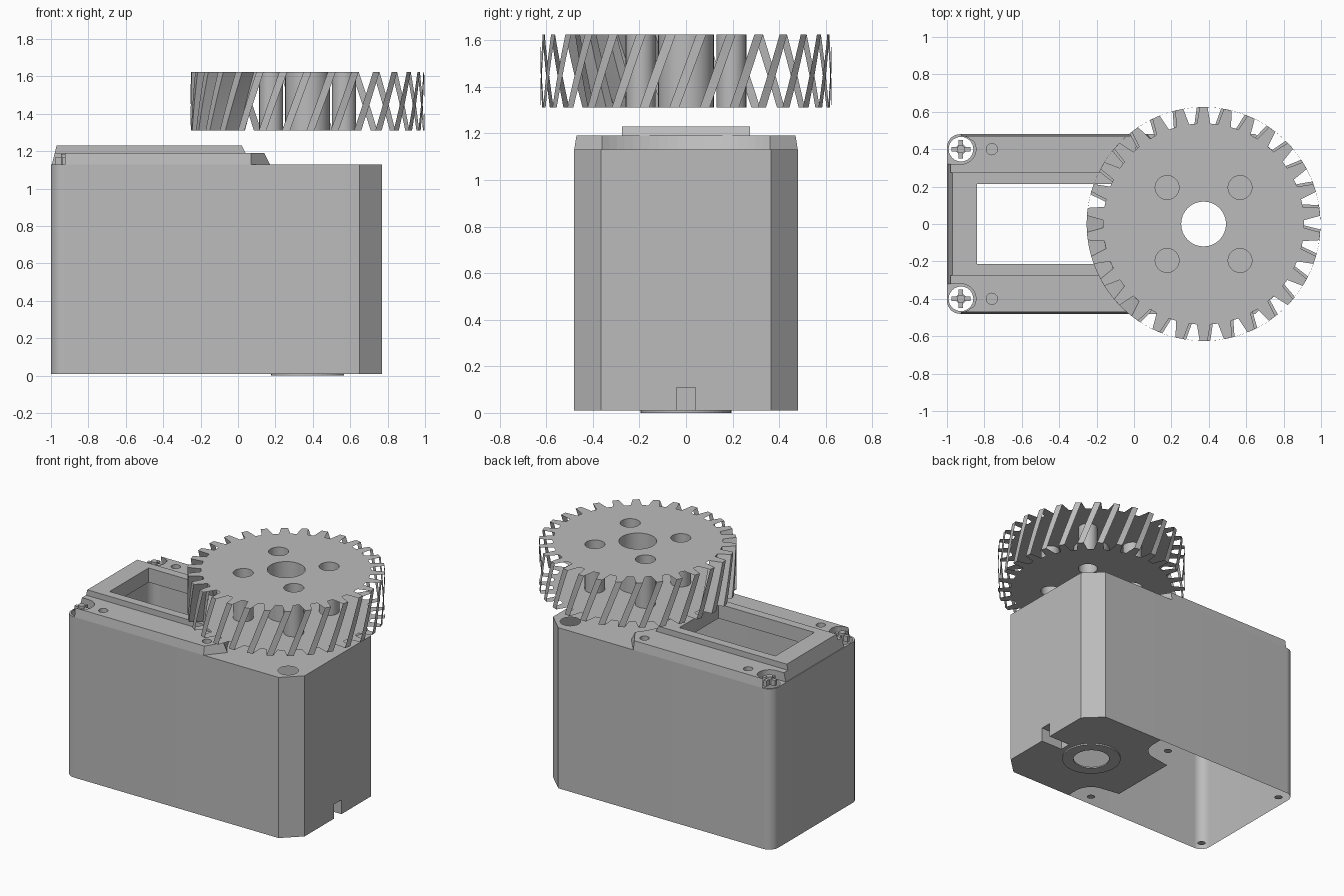
import bpy, bmesh, math
from math import cos, sin, pi, radians
from mathutils import Euler

cube = bpy.data.objects.get("Cube")
if cube:
    bpy.data.objects.remove(cube, do_unlink=True)

grey = bpy.data.materials.new("plain_grey")
grey.use_nodes = True
COLOR = (0.5, 0.5, 0.5, 1)
grey.diffuse_color = COLOR
grey.node_tree.nodes["Principled BSDF"].inputs["Base Color"].default_value = COLOR


def add(name, mesh, smooth=False):
    mesh.materials.clear()
    mesh.materials.append(grey)
    for p in mesh.polygons:
        p.material_index = 0
        p.use_smooth = False
    ob = bpy.data.objects.new(name, mesh)
    bpy.context.collection.objects.link(ob)
    if smooth:
        bpy.ops.object.select_all(action='DESELECT')
        ob.select_set(True)
        bpy.context.view_layer.objects.active = ob
        bpy.ops.object.shade_smooth_by_angle(angle=radians(25))
    return ob


def from_bmesh(name, bm, smooth=False):
    mesh = bpy.data.meshes.new(name)
    bm.to_mesh(mesh)
    bm.free()
    return add(name, mesh, smooth)


def arc(cx, cy, r, a0, a1, n=10):
    angles = [radians(a0 + (a1 - a0) * i / n) for i in range(n + 1)]
    return [(cx + r * cos(a), cy + r * sin(a)) for a in angles]


def circle(cx, cy, r, n=32):
    return arc(cx, cy, r, 0, 360, n)[:-1]


def mirror(half):
    """Close an outline by reflecting a half path across y = 0."""
    return half + [(x, -y) for x, y in reversed(half)]


def plate(name, loops, z0, z1=None, down=False, taper=None):
    """Filled outline with holes, flat or extruded from z0 to z1."""
    curve = bpy.data.curves.new(name, 'CURVE')
    curve.dimensions = '2D'
    solid = z1 is not None
    curve.fill_mode = 'BOTH' if solid else 'FRONT'
    curve.extrude = (z1 - z0) / 2 if solid else 0
    for loop in loops:
        sp = curve.splines.new('POLY')
        sp.points.add(len(loop) - 1)
        for p, (x, y) in zip(sp.points, loop):
            p.co = (x, y, 0, 1)
        sp.use_cyclic_u = True
    tmp = bpy.data.objects.new(name + "_outline", curve)
    bpy.context.collection.objects.link(tmp)
    dg = bpy.context.evaluated_depsgraph_get()
    mesh = bpy.data.meshes.new_from_object(tmp.evaluated_get(dg))
    bpy.data.objects.remove(tmp, do_unlink=True)
    bm = bmesh.new()
    bm.from_mesh(mesh)
    bpy.data.meshes.remove(mesh)
    bmesh.ops.remove_doubles(bm, verts=bm.verts, dist=1e-5)
    if solid:
        bmesh.ops.recalc_face_normals(bm, faces=bm.faces)
    else:
        bm.normal_update()
        wrong = [f for f in bm.faces if (f.normal.z > 0) == down]
        bmesh.ops.reverse_faces(bm, faces=wrong)
    for v in bm.verts:
        top = v.co.z > 0
        v.co.z += (z0 + z1) / 2 if solid else z0
        if top and taper:
            taper(v.co)
    return from_bmesh(name, bm)


def ribbon(name, pts, z0, z1, closed=False):
    """Vertical wall without thickness along a path."""
    bm = bmesh.new()
    cols = [[bm.verts.new((x, y, z)) for z in (z0, z1)] for x, y in pts]
    for a, b in zip(cols, cols[1:] + (cols[:1] if closed else [])):
        bm.faces.new((a[0], b[0], b[1], a[1]))
    return from_bmesh(name, bm, True)


# Main positions
BASE, DECK, LEDGE, TOP = 0.01, 1.13, 1.19, 1.23
AXIS = 0.372
SCREW_X, SCREW_Y, HOLE_X = -0.925, 0.40, 0.04
opening = [(-0.84, -0.215), (-0.1, -0.215), (-0.1, 0.215), (-0.84, 0.215)]
bore = circle(AXIS, 0, 0.12)

# Housing: open shell with rounded rear corners and chamfered front corners
half = [(0.77, 0.365), (0.65, 0.48)] + arc(-0.93, 0.41, 0.07, 90, 180)
outline = mirror(half)
ribbon("housing_wall", outline, BASE, DECK)
end = plate("housing_end", [[(-0.365, BASE), (-0.04, BASE), (-0.04, 0.11), (0.04, 0.11),
                             (0.04, BASE), (0.365, BASE), (0.365, DECK), (-0.365, DECK)]], 0)
end.data.transform(Euler((pi / 2, 0, pi / 2)).to_matrix().to_4x4())
for v in end.data.vertices:
    v.co.x = 0.77

holes = [opening, bore]
for s in (-1, 1):
    holes += [circle(0.64, s * 0.36, 0.065), circle(SCREW_X, s * SCREW_Y, 0.066)]
plate("housing_deck", [outline] + holes, DECK)

# Partial floor, cable slot and bearing ring underneath
slot = [(0.77, 0.04), (0.6, 0.04), (0.6, -0.04), (0.77, -0.04)]
floor = [(0.6, 0.04), (0.77, 0.04)] + half[:2] + [(0.17, 0.48)]
floor += arc(HOLE_X, SCREW_Y, 0.13, 0, -75) + [(-0.08, 0.25)]
plate("housing_floor", [mirror(floor), bore], BASE, down=True)
ribbon("slot_wall", slot, BASE, 0.11)
plate("slot_roof", [slot], 0.11, down=True)
plate("bearing_ring", [circle(AXIS, 0, 0.195, 48), bore], 0, BASE)


# Raised cover in two steps, tapered toward the top
def ledge_taper(c):
    if c.x > 0.075 or (c.x > 0.035 and abs(c.y) < 0.36):
        c.x -= 0.03
    elif c.x < -0.95:
        c.x += 0.015
    if abs(c.y) > 0.45:
        c.y *= 0.98


def cover_taper(c):
    if c.x > 0:
        c.x -= 0.02
    elif c.x < -0.9:
        c.x += 0.01


ledge = arc(0.603, 0, 0.563, 180, 140.2)
ledge += [(0.07, 0.48)] + arc(SCREW_X, SCREW_Y, 0.08, 90, -90, 16) + [(-0.995, 0.32)]
small_holes = [circle(x, s * SCREW_Y, 0.03, 20) for x in (-0.76, HOLE_X) for s in (-1, 1)]
plate("cover_ledge", [mirror(ledge[1:]) + ledge[:1], opening] + small_holes,
      DECK, LEDGE, taper=ledge_taper)
plate("cover_top", [mirror([(0.04, 0.275), (-0.98, 0.275)]), opening],
      LEDGE, TOP, taper=cover_taper)

# Cross-shaped screws and the hole ends below
for s, side in ((-1, "front"), (1, "back")):
    y = s * SCREW_Y
    a, b = 0.05, 0.012
    quarter = [(a, b), (b, b), (b, a)]
    cross = []
    for k in range(4):
        c, d = round(cos(k * pi / 2)), round(sin(k * pi / 2))
        cross += [(SCREW_X + c * u - d * v, y + d * u + c * v) for u, v in quarter]
    plate(side + "_screw_cross", [cross], DECK, 1.17)
    plate(side + "_screw_core", [circle(SCREW_X, y, 0.022, 12)], DECK, 1.185)
    for x, label in ((SCREW_X, "rear"), (HOLE_X, "middle")):
        plate(f"{side}_{label}_screw_end", [circle(x, y, 0.027, 20)], BASE, down=True)

# Helical gear: toothed caps, hole tubes and slanted tooth bands
TEETH, ROOT, TIP, TWIST, GZ0, GZ1 = 30, 0.538, 0.625, 0.185, 1.312, 1.625
PITCH = 2 * pi / TEETH
TOOTH = [(-0.066, ROOT), (-0.055, 0.565), (-0.034, TIP)]
TOOTH += [(-a, r) for a, r in reversed(TOOTH)]


def gear_point(angle, r):
    return (AXIS + r * cos(angle), r * sin(angle))


def gear_outline(turn):
    return [gear_point(pi / 2 + i * PITCH + a + turn, r)
            for i in range(TEETH) for a, r in TOOTH]


gear_holes = [bore] + [circle(AXIS + sx * 0.195, sy * 0.195, 0.064, 24)
                       for sx in (-1, 1) for sy in (-1, 1)]
plate("gear_top", [gear_outline(0)] + gear_holes, GZ1)
plate("gear_bottom", [gear_outline(-TWIST)] + gear_holes, GZ0, down=True)
for i, loop in enumerate(gear_holes):
    ribbon("gear_bore" if i == 0 else f"gear_hole_{i}", loop, GZ0, GZ1, True)

bm = bmesh.new()
STEPS = 6
for i in range(TEETH):
    middle = pi / 2 + i * PITCH
    # A few teeth keep their flanks; the others are only bands at the tip
    full = radians(185) < middle < radians(238)
    section = TOOTH + [(PITCH + TOOTH[0][0], ROOT)] if full else TOOTH[2:4]
    rows = []
    for k in range(STEPS + 1):
        t = k / STEPS
        z = GZ0 + (GZ1 - GZ0) * t
        rows.append([bm.verts.new((*gear_point(middle + a - TWIST * (1 - t), r), z))
                     for a, r in section])
    for lo, hi in zip(rows, rows[1:]):
        for j in range(len(section) - 1):
            bm.faces.new((lo[j], lo[j + 1], hi[j + 1], hi[j]))
from_bmesh("gear_teeth", bm, True)
